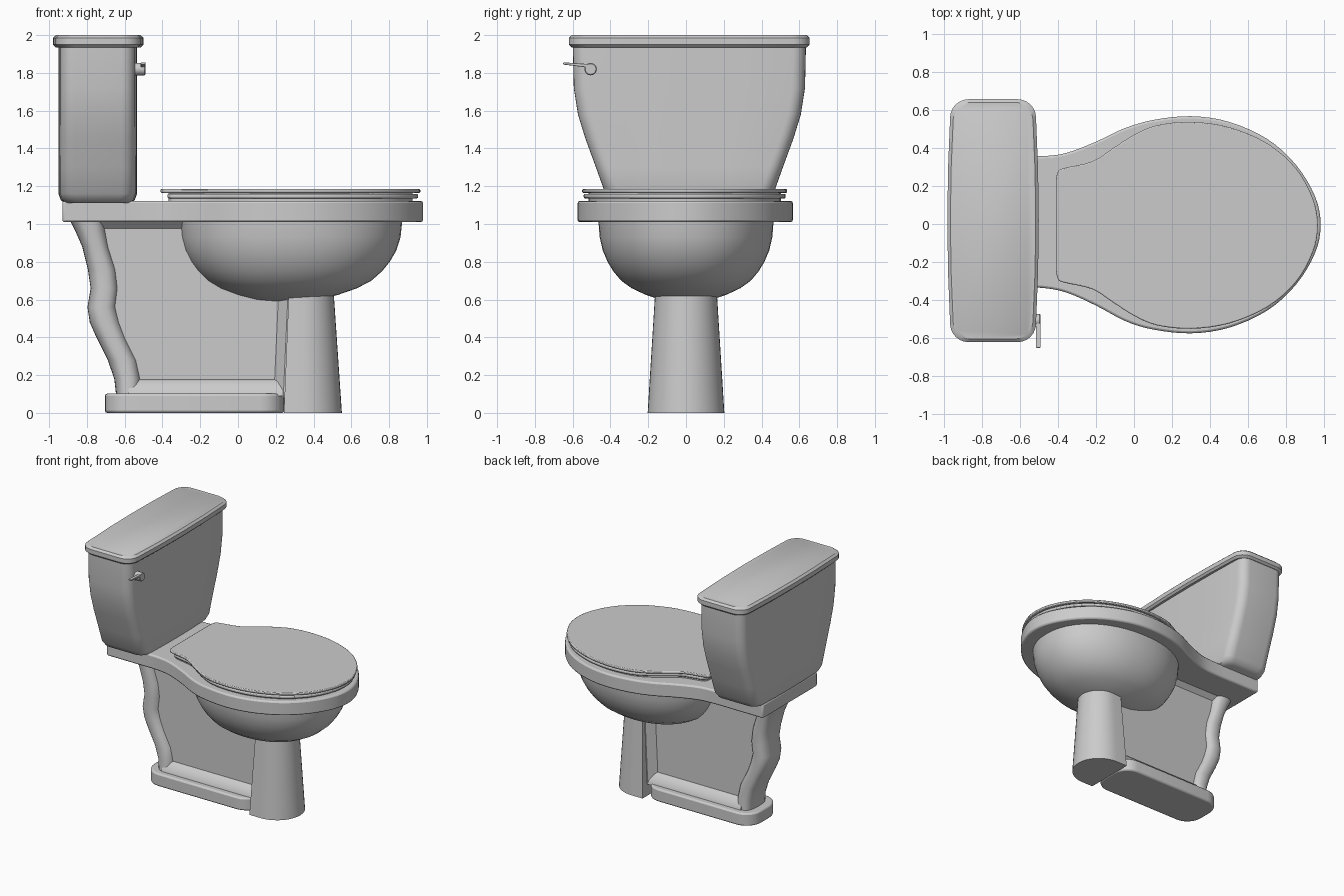
import bpy, bmesh, math
from mathutils import Vector

cube = bpy.data.objects.get("Cube")
if cube:
    bpy.data.objects.remove(cube, do_unlink=True)

ceramic = bpy.data.materials.new("grey_ceramic")
ceramic.use_nodes = True
COLOUR = (0.6, 0.6, 0.6, 1)
ceramic.diffuse_color = COLOUR
ceramic.node_tree.nodes["Principled BSDF"].inputs["Base Color"].default_value = COLOUR


def loft(name, rings, bevel=0, angle=35):
    """Skin a stack of equal-length closed rings of 3D points and cap both ends."""
    bm = bmesh.new()
    loops = [[bm.verts.new(p) for p in ring] for ring in rings]
    for a, b in zip(loops, loops[1:]):
        for i in range(len(a)):
            j = (i + 1) % len(a)
            bm.faces.new((a[i], a[j], b[j], b[i]))
    bm.faces.new(loops[0][::-1])
    bm.faces.new(loops[-1])
    bmesh.ops.recalc_face_normals(bm, faces=bm.faces)
    mesh = bpy.data.meshes.new(name)
    bm.to_mesh(mesh)
    bm.free()
    mesh.materials.append(ceramic)
    obj = bpy.data.objects.new(name, mesh)
    bpy.context.collection.objects.link(obj)
    if bevel:
        mod = obj.modifiers.new("soft_edges", 'BEVEL')
        mod.width, mod.segments = bevel, 2
        mod.limit_method, mod.angle_limit = 'ANGLE', math.radians(50)
    bpy.ops.object.select_all(action='DESELECT')
    obj.select_set(True)
    bpy.context.view_layer.objects.active = obj
    bpy.ops.object.shade_smooth_by_angle(angle=math.radians(angle))
    return obj


def at(outline, z):
    return [(x, y, z) for x, y in outline]


def rounded_rect(x0, x1, y0, y1, r, bow=0, n=6):
    """Rounded rectangle whose long sides bulge by bow."""
    corners = ((x1 - r, y1 - r), (x0 + r, y1 - r), (x0 + r, y0 + r), (x1 - r, y0 + r))
    pts = []
    for q, (cx, cy) in enumerate(corners):
        for k in range(n + 1):
            a = math.pi / 2 * (q + k / n)
            pts.append((cx + r * math.cos(a), cy + r * math.sin(a)))
        if q in (1, 3):
            for t in (0.25, 0.5, 0.75):
                y = cy + (corners[(q + 1) % 4][1] - cy) * t
                pts.append((x0 if q == 1 else x1, y))
    mid, half = (y0 + y1) / 2, (y1 - y0) / 2
    xm = (x0 + x1) / 2
    return [(x - math.copysign(bow * ((y - mid) / half) ** 2, x - xm), y) for x, y in pts]


def oval(cx, rx, ry, power=2, n=40, cy=0):
    pts = []
    for k in range(n):
        c, s = math.cos(math.tau * k / n), math.sin(math.tau * k / n)
        pts.append((cx + rx * math.copysign(abs(c) ** (2 / power), c),
                    cy + ry * math.copysign(abs(s) ** (2 / power), s)))
    return pts


def mirrored_curve(half, steps=4):
    """Smooth outline through (x, half width) points, mirrored across y."""
    pts = [Vector(p) for p in half] + [Vector((x, -y)) for x, y in half[-2::-1]]
    out = []
    for i in range(len(pts) - 1):
        p0, p1, p2 = pts[max(i - 1, 0)], pts[i], pts[i + 1]
        p3 = pts[min(i + 2, len(pts) - 1)]
        for s in range(steps):
            t = s / steps
            out.append(0.5 * (2 * p1 + (p2 - p0) * t + (2 * p0 - 5 * p1 + 4 * p2 - p3) * t * t
                              + (3 * p1 - p0 - 3 * p2 + p3) * t ** 3))
    out.append(pts[-1])
    return [tuple(p) for p in out]


def plate(name, outline, z0, z1, bevel):
    return loft(name, [at(outline, z0), at(outline, z1)], bevel)


# Tank: tapers towards the bottom, with a rounded lower edge
TANK = ((1.11, .39, .035), (1.125, .42, .012), (1.16, .445, 0), (1.3, .495, 0),
        (1.45, .55, 0), (1.58, .59, 0), (1.72, .612, 0), (1.94, .617, 0))
loft("tank", [at(rounded_rect(-.95 + i, -.535 - i, .018 - h, .018 + h, .07, .012), z)
              for z, h, i in TANK])

# Tank lid with softened rims
LID = ((1.935, .015), (1.95, 0), (1.985, 0), (2, .016))
loft("tank_lid", [at(rounded_rect(-.98 + i, -.5 - i, -.62 + i, .655 - i, .09, .02), z)
                  for z, i in LID])

# Flush lever
def disc(x, r):
    return [(x, y, z) for y, z in oval(-.505, r, r, n=20, cy=1.82)]

loft("lever_pivot", [disc(-.55, .033), disc(-.495, .033), disc(-.49, .028)])
loft("lever_arm", [[(x, y, z + d) for x, d in ((-.515, -h), (-.49, -h), (-.49, h), (-.515, h))]
                   for y, z, h in ((-.65, 1.85, .006), (-.49, 1.835, .01))], .003)

# Rim slab: narrow neck under the tank, wide round front
RIM = ((-.93, .345), (-.7, .345), (-.5, .345), (-.36, .365), (-.2, .43), (-.05, .505), (.1, .55),
       (.3, .57), (.5, .54), (.7, .45), (.85, .315), (.95, .15), (.98, 0))
rim = [(x, y + .015 * min(1, max(0, -2 * x)) - .004) for x, y in mirrored_curve(RIM)]
plate("bowl_rim", rim, 1.01, 1.122, .012)

# Seat and its cover
COVER = ((-.41, .24), (-.4, .28), (-.37, .3), (-.22, .335), (-.11, .405), (0, .475), (.12, .525),
         (.3, .543), (.5, .515), (.7, .43), (.85, .3), (.94, .14), (.965, 0))
cover = [(x, y - .007) for x, y in mirrored_curve(COVER)]
seat = [(.29 + (x - .29) * .965 + .012, y * .985) for x, y in cover]
plate("seat", seat, 1.135, 1.16, .008)
plate("seat_cover", cover, 1.165, 1.185, .006)
plate("seat_pads", [(.29 + (x - .29) * .94, y * .94) for x, y in cover], 1.1, 1.175, 0)

# Bowl underside
BOWL = ((.588, .12), (.6, .3), (.625, .46), (.66, .62), (.7, .74), (.75, .83), (.8, .895),
        (.86, .95), (.93, .985), (1.02, 1))
loft("bowl", [at(oval(.28 - .04 * (1 - s), .59 * s, .464 * s, 2.15, 48), z) for z, s in BOWL])

# Front column: flat back, rounded front
def column(x0, xm, x1, w):
    arc = [(xm + (x1 - xm) * math.cos(a), w * math.sin(a))
           for a in (math.pi * (k / 20 - .5) for k in range(21))]
    return [(x0, -w)] + arc + [(x0, w)]

loft("front_column", [at(column(.243, .34, .55, .203), 0),
                      at(column(.27, .34, .505, .162), .66)])

# Foot plate with a rounded back end
plate("foot_plate", rounded_rect(-.705, .245, -.185, .185, .13), 0, .102, .012)

# Recessed web between the column and the back leg, with sloped borders
def box(x0, x1, w):
    return [(x0, -w), (x1, -w), (x1, w), (x0, w)]

WEB = .08
loft("web_panel", [at(box(-.58, .3, WEB), .08), at(box(-.74, .3, WEB), 1.02)])
loft("web_bottom_border", [at(box(-.58, .28, w), z)
                           for z, w in ((.09, .14), (.12, .135), (.165, .1), (.178, WEB))])
loft("web_top_border", [at(box(-.75, .1, w), z) for z, w in ((.975, WEB), (1.015, .12))])
loft("web_front_border", [[(x + s, y, z) for x, y in
                           ((.19, -WEB), (.24, -.14), (.3, -.14), (.3, .14), (.24, .14), (.19, WEB))]
                          for z, s in ((.09, 0), (.64, .025))])

# Wavy back leg: height, back x, front x, half width
LEG = ((.09, -.645, -.515, .13), (.18, -.655, -.51, .125), (.28, -.69, -.53, .122),
       (.4, -.75, -.59, .122), (.48, -.785, -.62, .122), (.56, -.797, -.64, .122),
       (.66, -.78, -.628, .122), (.76, -.795, -.64, .122), (.88, -.825, -.68, .128),
       (.96, -.86, -.695, .135), (1.02, -.89, -.705, .142))
loft("back_leg", [at(oval((a + b) / 2, (b - a) / 2, w, 2.6, 28), z) for z, a, b, w in LEG])
